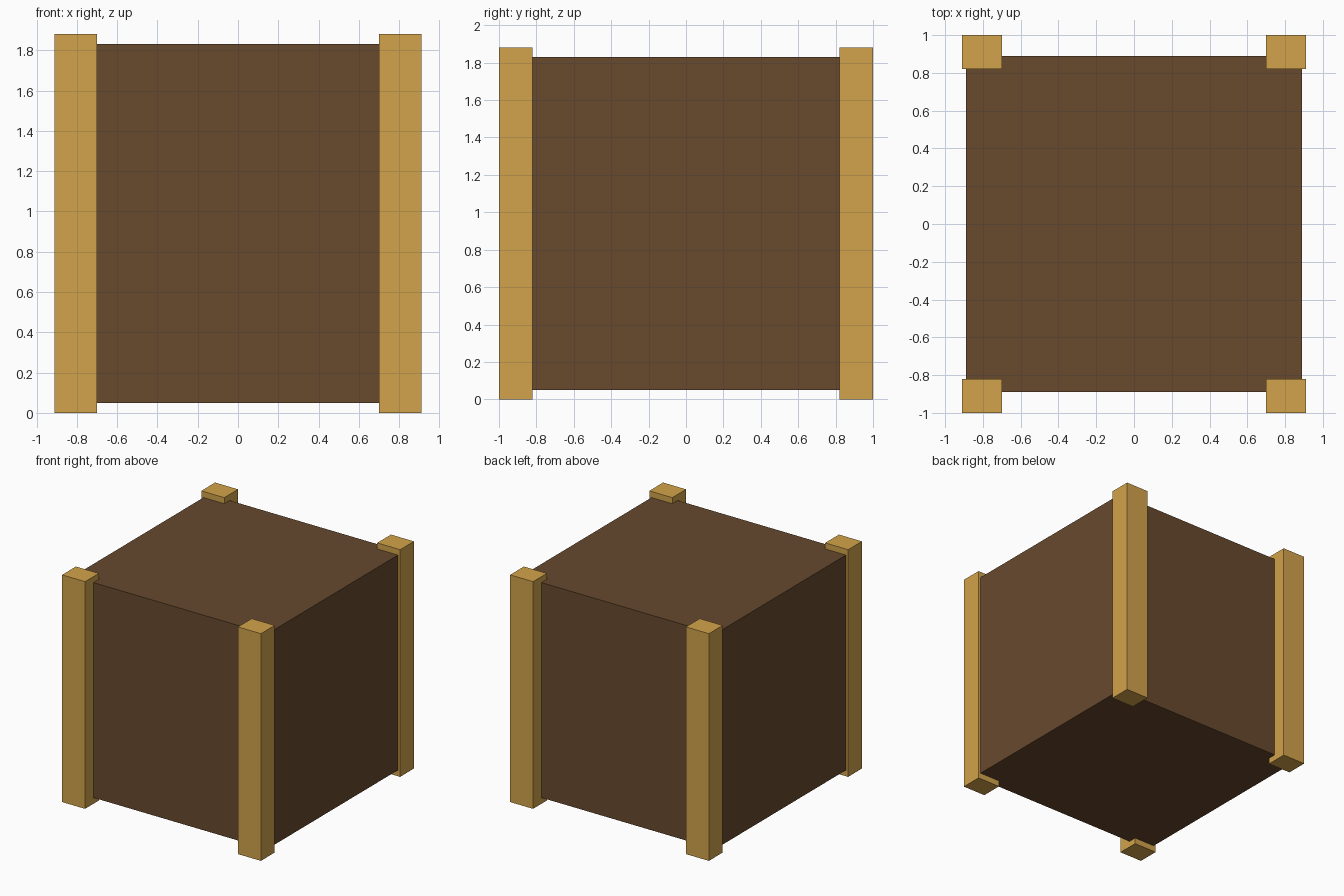
import bpy

if "Cube" in bpy.data.objects:
    bpy.data.objects.remove(bpy.data.objects["Cube"])


def material(name, color):
    mat = bpy.data.materials.new(name)
    mat.diffuse_color = color
    mat.use_nodes = True
    mat.node_tree.nodes["Principled BSDF"].inputs["Base Color"].default_value = mat.diffuse_color
    return mat


def box(name, lo, hi, mat):
    """Axis-aligned box between two corners."""
    bpy.ops.mesh.primitive_cube_add(size=1)
    obj = bpy.context.object
    obj.name = name
    obj.location = [(a + b) / 2 for a, b in zip(lo, hi)]
    obj.scale = [b - a for a, b in zip(lo, hi)]
    bpy.ops.object.transform_apply(location=True, rotation=False, scale=True)
    obj.data.materials.append(mat)
    return obj


dark_wood = material("dark_wood", (0.136, 0.067, 0.027, 1))
light_wood = material("light_wood", (0.645, 0.366, 0.07, 1))

# Crate body, raised slightly off the ground
box("crate_body", (-0.89, -0.89, 0.05), (0.89, 0.89, 1.83), dark_wood)

# Four corner posts, standing proud of the body on every side
for side, sx in (("left", -1), ("right", 1)):
    for end, sy in (("front", -1), ("back", 1)):
        xs = sorted((sx * 0.70, sx * 0.91))
        ys = sorted((sy * 0.82, sy * 1.0))
        box(f"{end}_{side}_post", (xs[0], ys[0], 0), (xs[1], ys[1], 1.88), light_wood)
